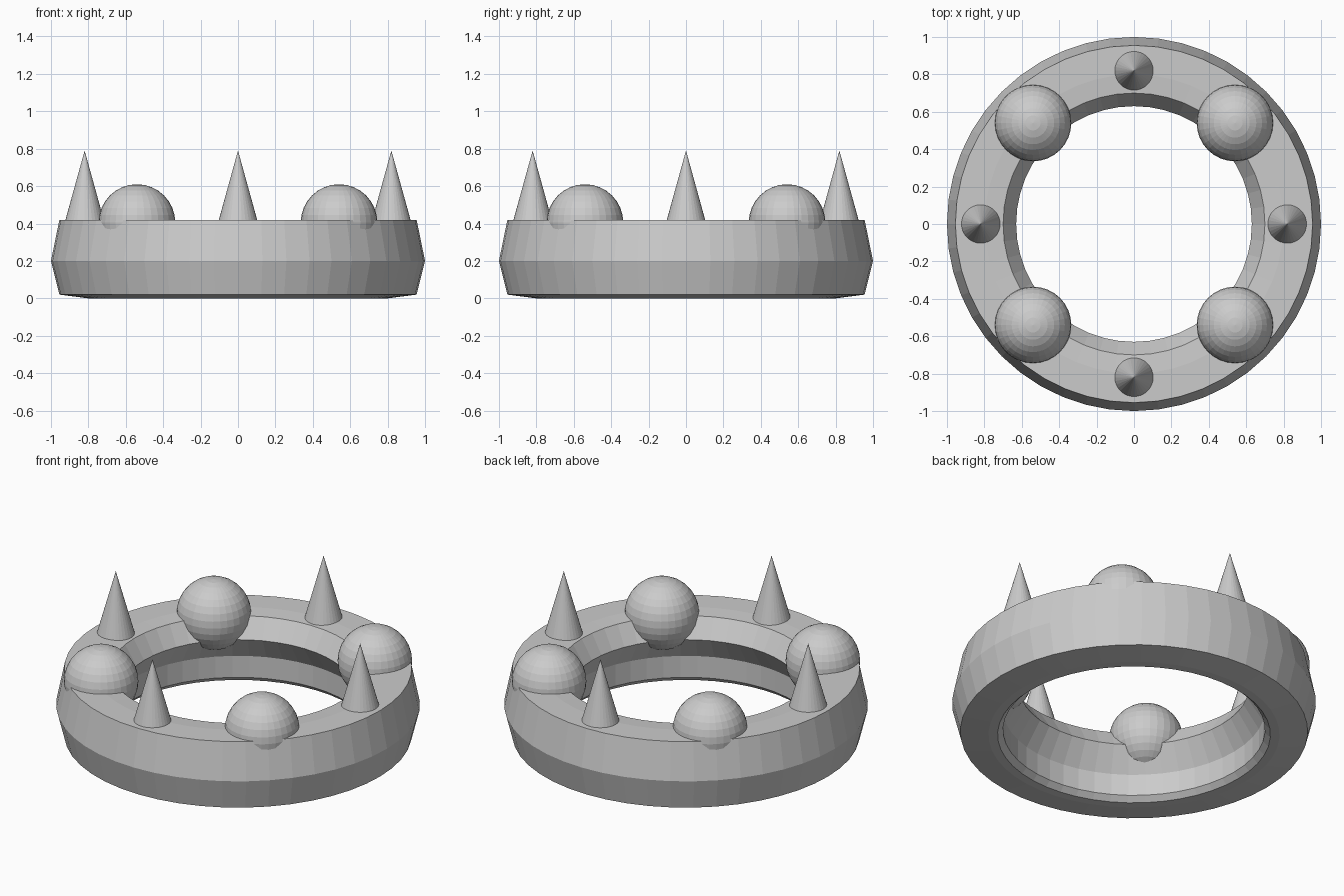
import bpy, bmesh
from math import cos, sin, pi

if "Cube" in bpy.data.objects:
    bpy.data.objects.remove(bpy.data.objects["Cube"])

def finish(name, bm):
    bmesh.ops.recalc_face_normals(bm, faces=bm.faces)
    mesh = bpy.data.meshes.new(name)
    bm.to_mesh(mesh)
    bm.free()
    obj = bpy.data.objects.new(name, mesh)
    bpy.context.collection.objects.link(obj)
    return obj

def lathe(name, profile, segments):
    """Revolve a closed (radius, height) profile about z."""
    bm = bmesh.new()
    rings = [[bm.verts.new((r * cos(2 * pi * i / segments), r * sin(2 * pi * i / segments), z))
              for r, z in profile] for i in range(segments)]
    n = len(profile)
    for i in range(segments):
        a, b = rings[i], rings[(i + 1) % segments]
        for j in range(n):
            k = (j + 1) % n
            bm.faces.new((a[j], b[j], b[k], a[k]))
    return finish(name, bm)

# Ring band: bulged outside, flat top, ridged inner wall
lathe("band", [(0.955, 0.42), (1.0, 0.20), (0.955, 0.02), (0.80, 0.0), (0.75, 0.0),
               (0.72, 0.03), (0.72, 0.16), (0.63, 0.30), (0.70, 0.413), (0.80, 0.42)], 48)

# Four spikes on the axes and four balls on the diagonals
for i in range(4):
    a = i * pi / 2
    bm = bmesh.new()
    bmesh.ops.create_cone(bm, cap_ends=True, segments=32, radius1=0.108, radius2=0, depth=0.39)
    spike = finish(f"spike_{i + 1}", bm)
    spike.location = (0.82 * cos(a), 0.82 * sin(a), 0.595)

    bm = bmesh.new()
    bmesh.ops.create_uvsphere(bm, u_segments=32, v_segments=16, radius=0.205)
    ball = finish(f"ball_{i + 1}", bm)
    d = a + pi / 4
    ball.location = (0.764 * cos(d), 0.764 * sin(d), 0.405)
